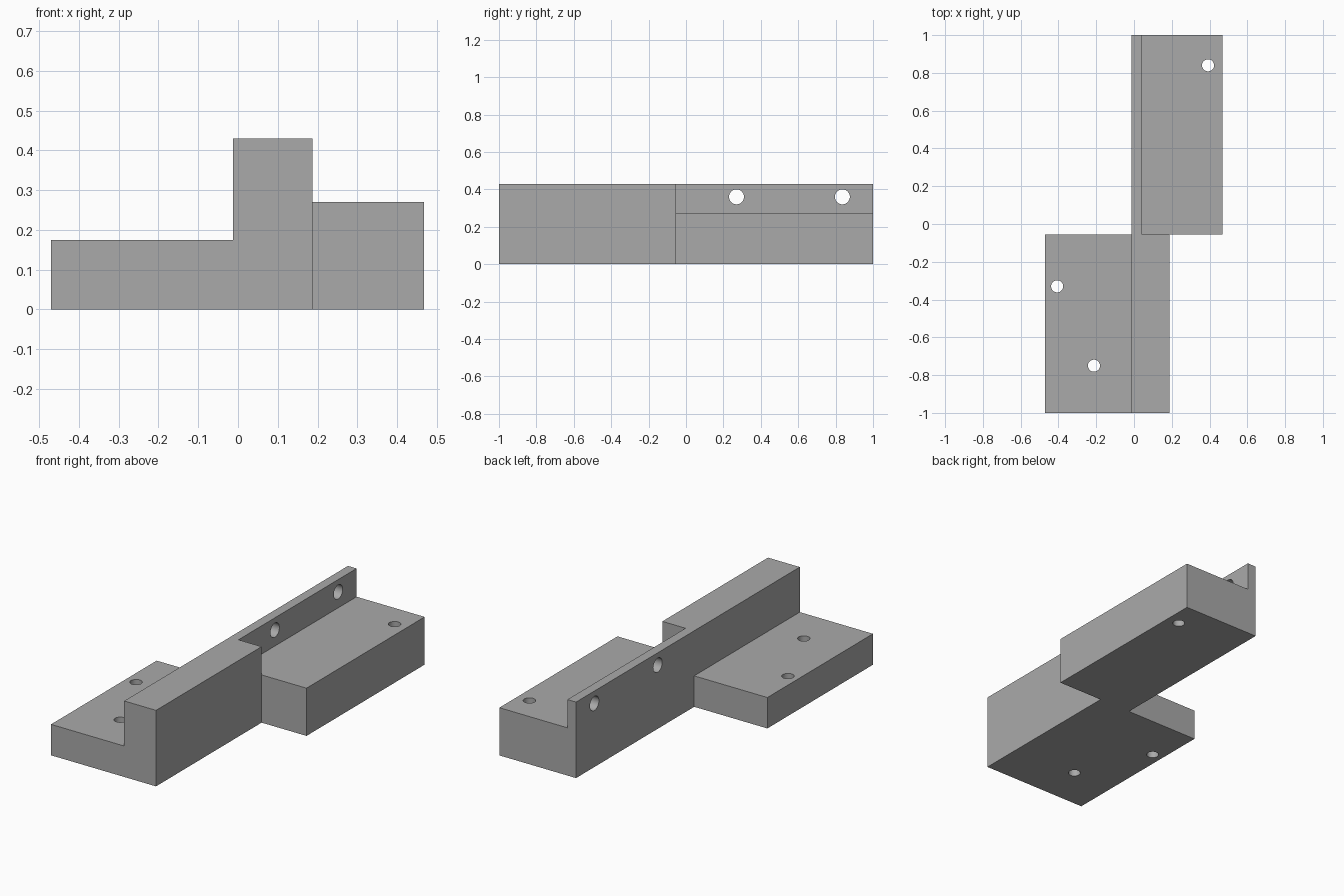
import bpy, bmesh, math
from mathutils import Matrix

if "Cube" in bpy.data.objects:
    bpy.data.objects.remove(bpy.data.objects["Cube"])

SPLIT = -0.056  # where the front and back halves meet

grey = bpy.data.materials.new("plain grey")
grey.diffuse_color = (0.40, 0.40, 0.40, 1)
grey.use_nodes = True
grey.node_tree.nodes["Principled BSDF"].inputs["Base Color"].default_value = grey.diffuse_color


def extrude_profile(name, pts, y0, y1):
    """Extrude an XZ outline along y."""
    bm = bmesh.new()
    face = bm.faces.new([bm.verts.new((x, y0, z)) for x, z in pts])
    ext = bmesh.ops.extrude_face_region(bm, geom=[face])
    moved = [v for v in ext["geom"] if isinstance(v, bmesh.types.BMVert)]
    bmesh.ops.translate(bm, verts=moved, vec=(0, y1 - y0, 0))
    bmesh.ops.recalc_face_normals(bm, faces=bm.faces)
    return finish(name, bm)


def drill(name, loc, radius, depth, axis):
    """Cylinder cutter along z or x."""
    bm = bmesh.new()
    rot = Matrix.Rotation(math.pi / 2, 4, 'Y') if axis == 'x' else Matrix()
    bmesh.ops.create_cone(bm, cap_ends=True, segments=40, radius1=radius, radius2=radius,
                          depth=depth, matrix=Matrix.Translation(loc) @ rot)
    return finish(name, bm)


def finish(name, bm):
    me = bpy.data.meshes.new(name)
    bm.to_mesh(me)
    bm.free()
    me.materials.append(grey)
    ob = bpy.data.objects.new(name, me)
    bpy.context.collection.objects.link(ob)
    return ob


def boolean(target, tool, op):
    mod = target.modifiers.new(tool.name, 'BOOLEAN')
    mod.operation, mod.object, mod.solver = op, tool, 'EXACT'
    bpy.context.view_layer.objects.active = target
    bpy.ops.object.modifier_apply(modifier=mod.name)
    bpy.data.objects.remove(tool)


# front half: low flange on the left, thick wall on the right
bracket = extrude_profile("bracket", [(-0.47, 0), (0.187, 0), (0.187, 0.43), (-0.012, 0.43),
                                      (-0.012, 0.175), (-0.47, 0.175)], -1, SPLIT)
# back half: thin wall on the left, thicker flange on the right
back = extrude_profile("back_half", [(-0.012, 0), (0.468, 0), (0.468, 0.27), (0.042, 0.27),
                                     (0.042, 0.43), (-0.012, 0.43)], SPLIT, 1)
boolean(bracket, back, 'UNION')

# vertical screw holes through the flanges
for x, y in [(-0.407, -0.33), (-0.212, -0.75), (0.392, 0.84)]:
    boolean(bracket, drill("flange_hole", (x, y, 0.15), 0.032, 0.6, 'z'), 'DIFFERENCE')

# horizontal holes through the thin wall
for y in (0.27, 0.836):
    boolean(bracket, drill("wall_hole", (0.015, y, 0.36), 0.04, 0.2, 'x'), 'DIFFERENCE')

# smooth hole walls, sharp edges elsewhere
bpy.ops.object.select_all(action='DESELECT')
bracket.select_set(True)
bpy.context.view_layer.objects.active = bracket
bpy.ops.object.shade_smooth_by_angle(angle=math.radians(30))
